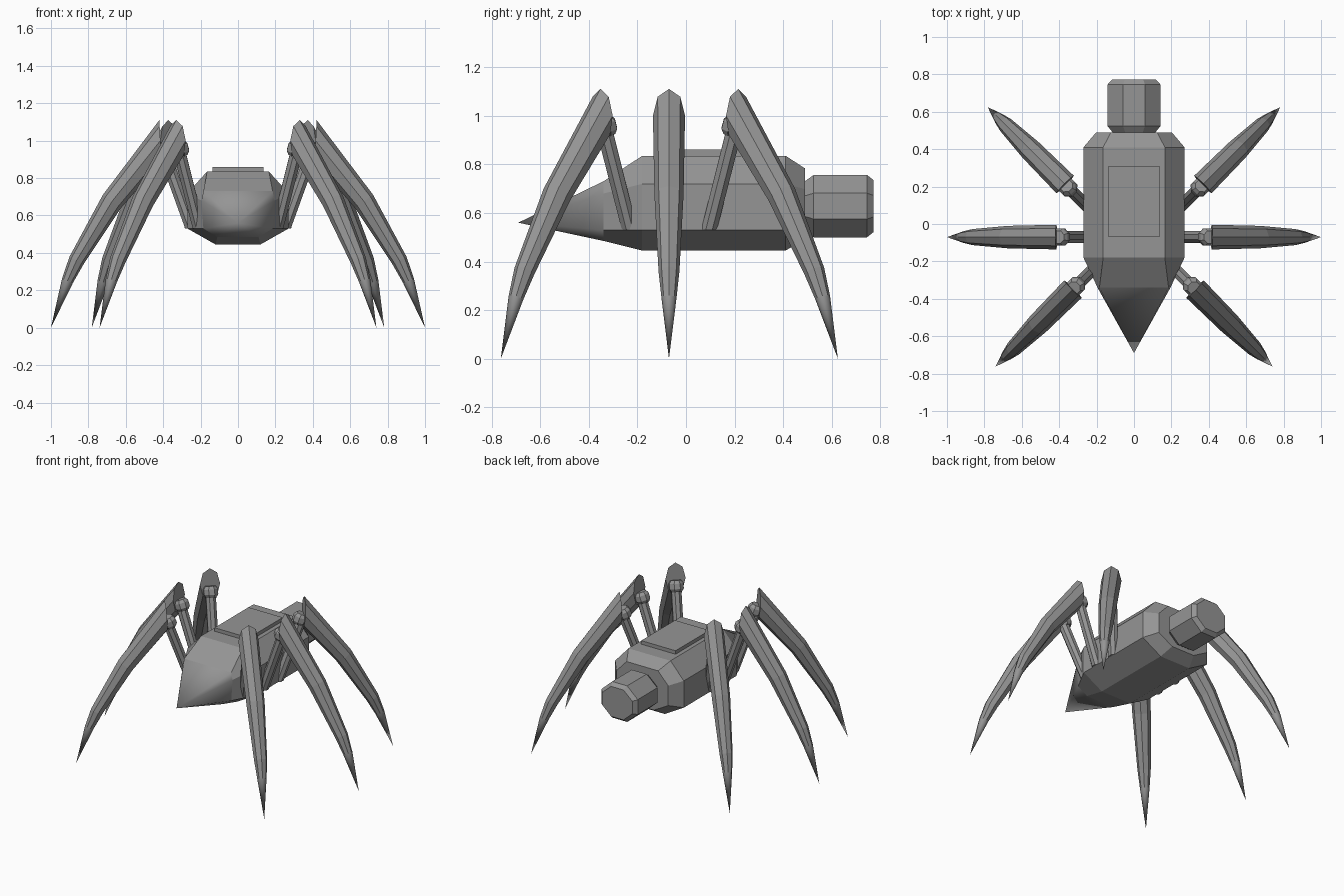
import bpy, bmesh, math
from mathutils import Vector, Matrix

cube = bpy.data.objects.get("Cube")
if cube:
    bpy.data.objects.remove(cube, do_unlink=True)

grey = bpy.data.materials.new("mid grey")
grey.use_nodes = True
colour = (0.3, 0.3, 0.3, 1)
grey.diffuse_color = colour
grey.node_tree.nodes["Principled BSDF"].inputs["Base Color"].default_value = colour


def loft(name, rings, tip=None, smooth_tip=False):
    """Skin a list of equal rings, cap the start, and close the end with a cap or a point."""
    bm = bmesh.new()
    loops = [[bm.verts.new(p) for p in ring] for ring in rings]
    n = len(loops[0])
    for a, b in zip(loops, loops[1:]):
        for i in range(n):
            j = (i + 1) % n
            bm.faces.new((a[i], a[j], b[j], b[i]))
    bm.faces.new(loops[0])
    if tip is None:
        bm.faces.new(loops[-1])
    else:
        point = bm.verts.new(tip)
        for i in range(n):
            face = bm.faces.new((loops[-1][i], loops[-1][(i + 1) % n], point))
            face.smooth = smooth_tip
    bmesh.ops.recalc_face_normals(bm, faces=bm.faces)
    mesh = bpy.data.meshes.new(name)
    bm.to_mesh(mesh)
    bm.free()
    mesh.materials.append(grey)
    obj = bpy.data.objects.new(name, mesh)
    bpy.context.collection.objects.link(obj)
    return obj


def body_ring(y, half):
    """Mirror half a cross-section, listed from bottom to top, into a closed ring."""
    return [(x, y, z) for x, z in half] + [(-x, y, z) for x, z in reversed(half)]


# Body: chamfered hull with a pointed, smooth nose
hull = [(0.12, 0.445), (0.27, 0.53), (0.27, 0.72), (0.165, 0.835)]
rear = [(x * 0.75, 0.635 + (z - 0.635) * 0.74) for x, z in hull]
nose = [(0.11, 0.485), (0.185, 0.53), (0.195, 0.68), (0.185, 0.73)]
loft("body", [body_ring(0.49, rear), body_ring(0.41, hull),
              body_ring(-0.18, hull), body_ring(-0.34, nose)],
     tip=(0, -0.69, 0.56), smooth_tip=True)

# Raised plate on the back
loft("back_plate", [[(x, y, z) for x, y in
                     ((-0.135, -0.07), (0.135, -0.07), (0.135, 0.31), (-0.135, 0.31))]
                    for z in (0.82, 0.86)])


def octagon(radius, turn=0.0):
    return [(radius * math.cos(math.tau * i / 8 + turn),
             radius * math.sin(math.tau * i / 8 + turn)) for i in range(8)]


# Rear pod: octagonal drum with bevelled rims
loft("rear_pod", [[(x, y, 0.628 + z * 0.9) for x, z in octagon(r, math.pi / 8)]
                  for y, r in ((0.48, 0.115), (0.525, 0.154), (0.745, 0.154), (0.772, 0.128))])


def tube_ring(s, z, radius, ds, dz, turn=0.0):
    """Octagon around (s, z) across the direction that moves along (ds, dz)."""
    return [Vector((s + ds * v, u, z + dz * v)) for u, v in octagon(radius, turn)]


# Leg parts lie in the x-z plane, with the foot at x = 1
shin = [tube_ring(0.415, 1.0, 0.066, 0.08, 1.67),
        tube_ring(0.674, 0.675, 0.060, 0.8, 0.6),
        tube_ring(0.863, 0.36, 0.043, 0.89, 0.45),
        tube_ring(0.912, 0.25, 0.031, 0.94, 0.35)]
thigh = [tube_ring(0.25, 0.53, 0.035, 1, 0, math.pi / 8),
         tube_ring(0.40, 0.95, 0.035, 0.94, -0.34, math.pi / 8)]
knee = [tube_ring(0.385 + 0.35 * t, 0.935 + 0.94 * t, r, 0.94, -0.34, math.pi / 8)
        for t, r in ((-0.015, 0.036), (0.005, 0.05), (0.04, 0.05), (0.06, 0.036))]

for side_name, side in (("left", 1), ("right", -1)):
    for row, foot_x, foot_y, angle in (("front", 0.74, -0.762, -45),
                                       ("middle", 1.0, -0.07, 0),
                                       ("back", 0.782, 0.625, 45)):
        place = (Matrix.Scale(side, 4, (1, 0, 0))
                 @ Matrix.Translation((foot_x, foot_y, 0))
                 @ Matrix.Rotation(math.radians(angle), 4, "Z")
                 @ Matrix.Translation((-1, 0, 0)))

        def put(rings):
            return [[place @ p for p in ring] for ring in rings]

        label = f"{side_name}_{row}"
        loft(label + "_thigh", put(thigh))
        loft(label + "_knee", put(knee))
        loft(label + "_shin", put(shin), tip=place @ Vector((1, 0, 0)), smooth_tip=True)
